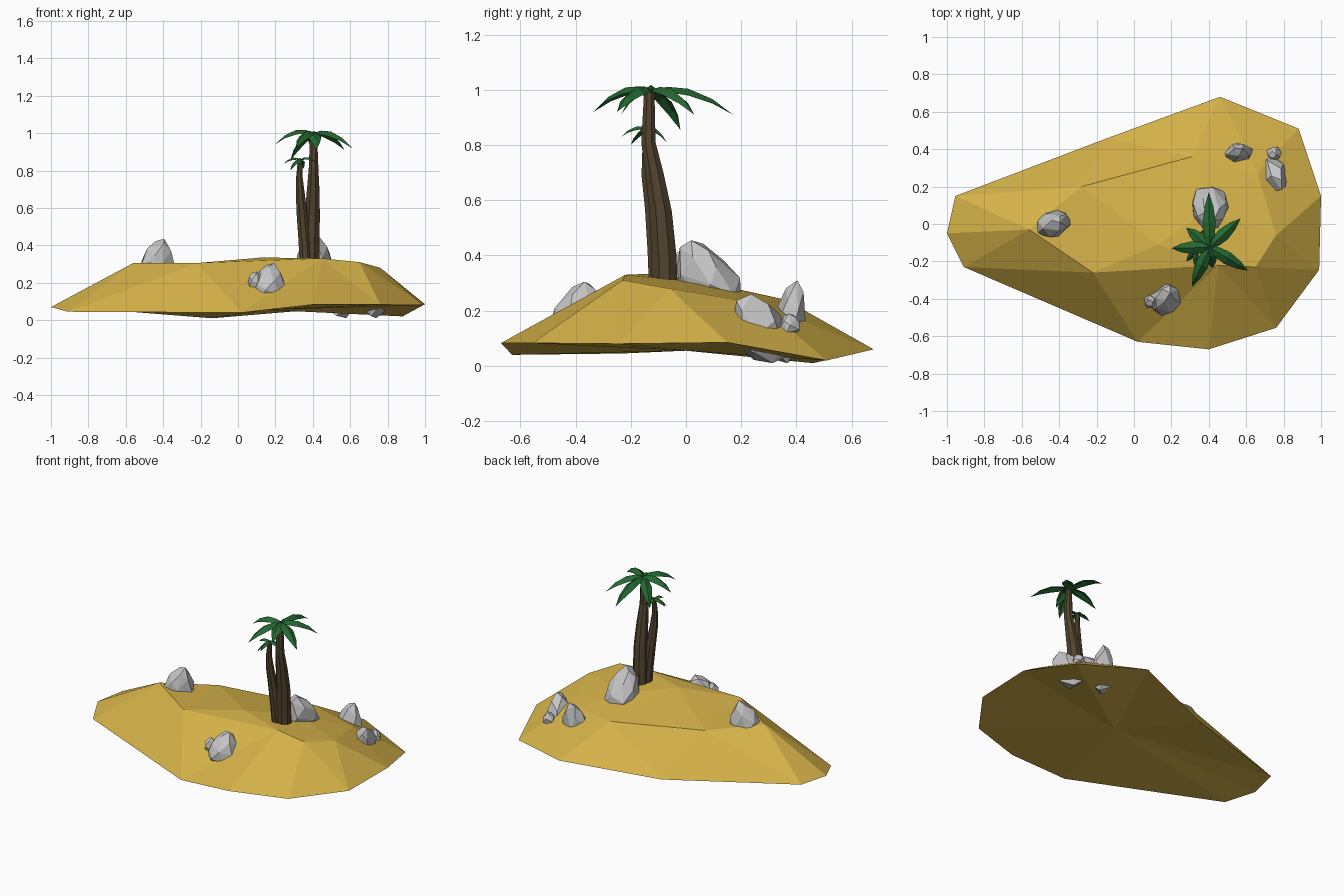
import bpy, bmesh, math, random
from mathutils import Vector, Matrix
from mathutils.geometry import delaunay_2d_cdt

if "Cube" in bpy.data.objects:
    bpy.data.objects.remove(bpy.data.objects["Cube"])


def material(name, rgb):
    m = bpy.data.materials.new(name)
    m.diffuse_color = (*rgb, 1)
    m.use_nodes = True
    m.node_tree.nodes["Principled BSDF"].inputs["Base Color"].default_value = m.diffuse_color
    return m


SAND = material("sand", (0.66, 0.44, 0.065))
STONE = material("grey stone", (0.56, 0.56, 0.57))
BARK = material("brown bark", (0.085, 0.058, 0.027))
LEAF = material("palm green", (0.018, 0.135, 0.03))


def finish(name, bm, mat):
    mesh = bpy.data.meshes.new(name)
    bm.to_mesh(mesh)
    bm.free()
    mesh.materials.append(mat)
    ob = bpy.data.objects.new(name, mesh)
    bpy.context.collection.objects.link(ob)
    return ob


# Sand island: rim outline plus a few crest points, triangulated from above
rim = [(-1, -.05, .07), (-.91, -.23, .045), (.02, -.63, .04), (.40, -.67, .083),
       (.76, -.555, .083), (.99, -.245, .08), (1, .15, .085), (.88, .51, .02),
       (.46, .68, .06), (-.14, .46, .01), (-.955, .15, .075)]
crest = [(-.56, -.03, .305), (-.22, -.26, .305), (.13, -.11, .335), (.45, -.22, .33),
         (.65, -.23, .31), (.76, -.06, .28), (.31, .36, .24), (-.28, .20, .275),
         (.66, .27, .225), (.40, .08, .30)]
n = len(rim)
pts = [Vector(p) for p in rim + crest]
edges = [(i, (i + 1) % n) for i in range(n)]
edges += [(n, n + 1), (n + 1, n + 3), (n + 3, n + 4), (n + 4, n + 5), (n + 6, n + 7), (n, n + 7),
          (n, 1), (n, 10), (n + 1, 2), (n + 5, 6)]
tris = delaunay_2d_cdt([p.xy for p in pts], edges, [], 1, 1e-5)[2]
bm = bmesh.new()
vs = [bm.verts.new(p) for p in pts]
for t in tris:
    bm.faces.new([vs[i] for i in t])
under = bm.verts.new((.15, .0, .055))
for i in range(n):
    bm.faces.new((vs[(i + 1) % n], vs[i], under))
bmesh.ops.recalc_face_normals(bm, faces=bm.faces)
finish("sand_island", bm, SAND)


# Rocks: convex hulls of jittered points, narrower towards the top
def rock(name, centre, half, turn=0, lean=(0, 0), taper=.25, seed=1, count=22):
    rng = random.Random(seed)
    raw = []
    for i in range(count):
        z = 1 - 2 * (i + .5) / count
        a = i * 2.39996 + rng.uniform(-.3, .3)
        r = math.sqrt(1 - z * z) * rng.uniform(.9, 1.05) * (1 - taper * z)
        raw.append(Vector((r * math.cos(a), r * math.sin(a), z)))
    spin = Matrix.Rotation(math.radians(turn), 3, 'Z')
    size = [max(abs(p[k]) for p in raw) for k in range(3)]
    bm = bmesh.new()
    for p in raw:
        q = spin @ Vector([p[k] / size[k] * half[k] for k in range(3)])
        q.x += lean[0] * q.z
        q.y += lean[1] * q.z
        bm.verts.new(q + Vector(centre))
    bmesh.ops.convex_hull(bm, input=bm.verts)
    bmesh.ops.dissolve_limit(bm, angle_limit=.2, verts=bm.verts, edges=bm.edges)
    bmesh.ops.recalc_face_normals(bm, faces=bm.faces)
    finish(name, bm, STONE)


rock("left_rock", (-.43, 0, .30), (.10, .07, .135), 10, (.1, 0), seed=2)
rock("palm_rock", (.405, .075, .325), (.10, .125, .13), 0, (0, -.4), seed=3)
rock("front_rock", (.165, -.40, .205), (.09, .085, .10), 0, (.1, .35), seed=4)
rock("front_small_rock", (.09, -.415, .21), (.038, .035, .05), 0, seed=5, count=16)
rock("back_rock", (.555, .375, .16), (.088, .06, .15), 12, (.05, .15), .3, seed=6)
rock("right_rock", (.745, .265, .135), (.07, .105, .125), 18, (.2, -.25), .1, seed=7)
rock("right_small_rock", (.75, .375, .15), (.04, .038, .04), 0, seed=8, count=16)


# Palm trunks: eight-sided rings along a bent path of (x, y, z, radius)
def trunk(name, path, sides=8):
    bm = bmesh.new()
    rings = []
    for x, y, z, r in path:
        rings.append([bm.verts.new((x + r * math.cos(a), y + r * math.sin(a), z))
                      for a in (math.tau * (k + .5) / sides for k in range(sides))])
    for lo, hi in zip(rings, rings[1:]):
        for k in range(sides):
            j = (k + 1) % sides
            bm.faces.new((lo[k], lo[j], hi[j], hi[k]))
    bm.faces.new(rings[-1])
    bm.faces.new(rings[0][::-1])
    finish(name, bm, BARK)


trunk("tall_trunk", [(.388, -.078, .27, .052), (.39, -.08, .40, .049), (.397, -.092, .56, .044),
                     (.402, -.115, .70, .036), (.404, -.136, .81, .028), (.404, -.133, 1.0, .020)])
trunk("short_trunk", [(.365, -.10, .27, .036), (.355, -.108, .42, .034), (.342, -.120, .57, .031),
                      (.332, -.138, .69, .025), (.328, -.142, .77, .018), (.332, -.138, .86, .013)])


# Palm leaves: arched, pointed blades with a raised midrib and a thin underside
def frond(bm, root, tip, width, lift):
    root, tip = Vector(root), Vector(tip)
    side = (tip - root).cross(Vector((0, 0, 1))).normalized()
    rows = []
    for t, w in ((0, .35), (.2, .8), (.45, 1), (.75, .65), (1, 0)):
        p = root.lerp(tip, t)
        p.z += lift * 4 * t * (1 - t)
        s = side * width * w / 2
        drop = Vector((0, 0, -.35 * width * w))
        under = Vector((0, 0, -.012 * (1 - t)))
        if w:
            rows.append([bm.verts.new(q) for q in (p - s + drop, p, p + s + drop, p + under)])
        else:
            rows.append([bm.verts.new(p)] * 4)
    for a, b in zip(rows, rows[1:]):
        for k in range(4):
            j = (k + 1) % 4
            quad = list(dict.fromkeys((a[k], b[k], b[j], a[j])))
            bm.faces.new(quad)
    bm.faces.new(rows[0])


def crown(name, root, tips, width, lift):
    bm = bmesh.new()
    for tip in tips:
        frond(bm, root, tip, width, lift)
    bmesh.ops.recalc_face_normals(bm, faces=bm.faces)
    finish(name, bm, LEAF)


crown("tall_palm_leaves", (.404, -.125, 1.0),
      [(.40, .17, .91), (.57, .03, .91), (.61, -.25, .92), (.31, -.335, .92),
       (.20, -.13, .94), (.28, -.02, .855), (.42, -.235, .91)], .07, .045)
crown("short_palm_leaves", (.332, -.138, .86),
      [(.245, -.13, .835), (.43, -.16, .84), (.33, -.235, .83), (.35, -.07, .81),
       (.28, -.20, .80)], .035, .02)
